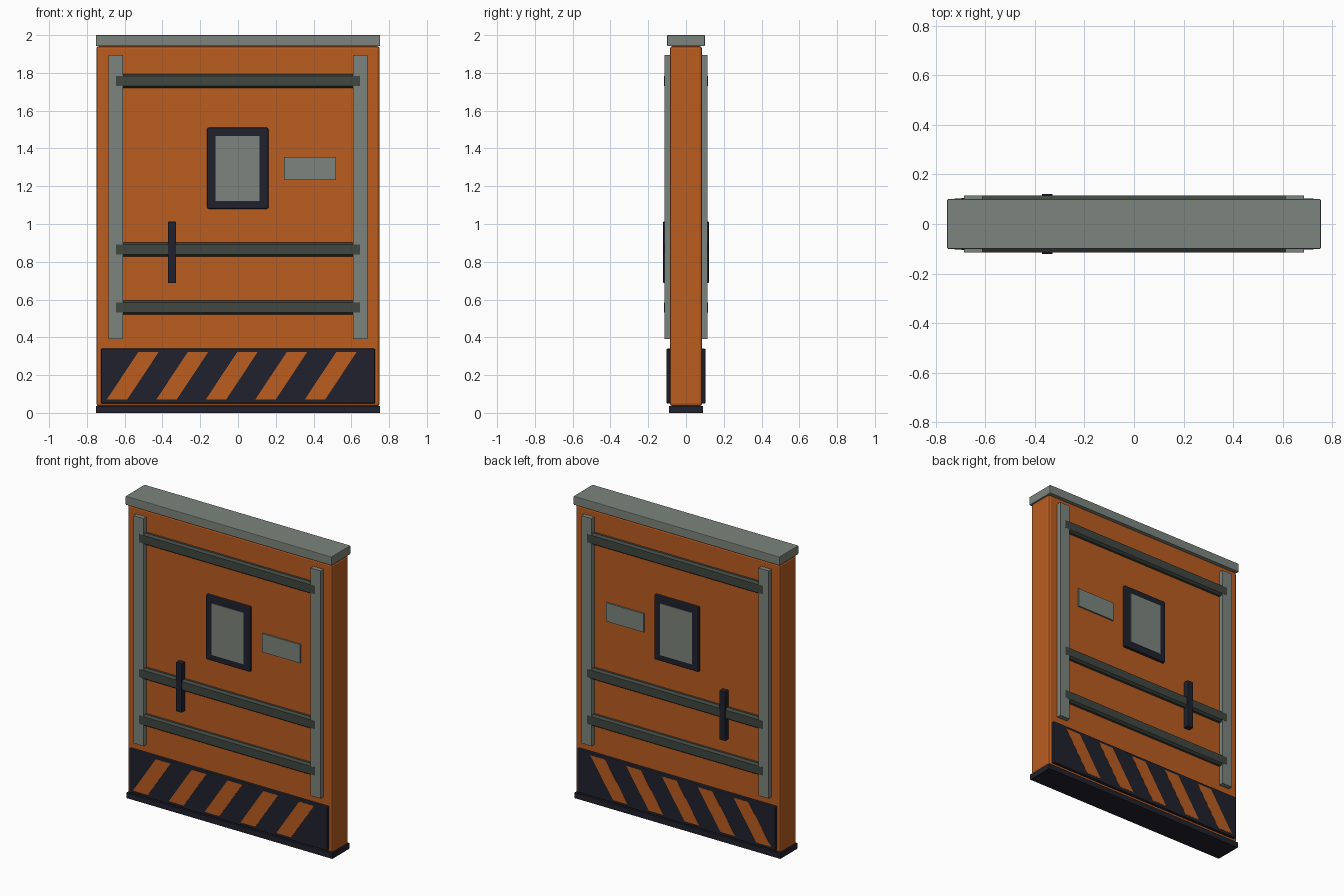
import bpy, bmesh

cube = bpy.data.objects.get("Cube")
if cube:
    bpy.data.objects.remove(cube, do_unlink=True)


def material(name, srgb):
    # Convert display colour to linear
    col = [((c / 255 + 0.055) / 1.055) ** 2.4 for c in srgb] + [1.0]
    m = bpy.data.materials.new(name)
    m.use_nodes = True
    m.diffuse_color = col
    bsdf = m.node_tree.nodes["Principled BSDF"]
    bsdf.inputs["Base Color"].default_value = col
    bsdf.inputs["Roughness"].default_value = 0.7
    return m


ORANGE = material("orange paint", (186, 93, 32))
GREY = material("light grey metal", (124, 132, 125))
DARK = material("dark rubber", (33, 33, 45))
BAR = material("dark green grey metal", (65, 71, 64))


def finish(name, bm, mat, bevel=0):
    bmesh.ops.recalc_face_normals(bm, faces=bm.faces)
    mesh = bpy.data.meshes.new(name)
    bm.to_mesh(mesh)
    bm.free()
    mesh.materials.append(mat)
    ob = bpy.data.objects.new(name, mesh)
    bpy.context.collection.objects.link(ob)
    if bevel:
        mod = ob.modifiers.new("edge bevel", 'BEVEL')
        mod.width = bevel
        mod.segments = 2
    return ob


def box(name, mat, x, y, z, bevel=0):
    bm = bmesh.new()
    bmesh.ops.create_cube(bm, size=1)
    for v in bm.verts:
        for i, (lo, hi) in enumerate((x, y, z)):
            v.co[i] = lo if v.co[i] < 0 else hi
    return finish(name, bm, mat, bevel)


def prism(name, mat, outline, offset):
    # Extrude a closed outline of 3D points along an offset
    bm = bmesh.new()
    face = bm.faces.new([bm.verts.new(p) for p in outline])
    moved = bmesh.ops.extrude_face_region(bm, geom=[face])
    verts = [g for g in moved["geom"] if isinstance(g, bmesh.types.BMVert)]
    bmesh.ops.translate(bm, vec=offset, verts=verts)
    # Close the starting end
    if not any(len(f.verts) == len(outline) and f is not face and
               all((v.co - u.co).length < 1e-6 for v, u in zip(f.verts, face.verts))
               for f in bm.faces) and not face.is_valid:
        bmesh.ops.holes_fill(bm, edges=bm.edges)
    return finish(name, bm, mat)


# Door slab, top cap and bottom seal
box("door_slab", ORANGE, (-0.75, 0.75), (-0.085, 0.085), (0.035, 1.942), 0.014)
box("top_cap", GREY, (-0.753, 0.753), (-0.1, 0.1), (1.942, 2.0), 0.004)
box("bottom_seal", DARK, (-0.753, 0.753), (-0.09, 0.09), (0, 0.036))

# Fittings repeated on both faces
for side, s in (("front", -1), ("back", 1)):
    def fit(name, mat, x, depth, z, bevel=0, start=0.08):
        y = sorted((s * start, s * depth))
        return box(f"{side}_{name}", mat, x, y, z, bevel)

    # Vertical rails
    fit("right_rail", GREY, (-0.685, -0.61), 0.115, (0.39, 1.895))
    fit("left_rail", GREY, (0.61, 0.685), 0.115, (0.39, 1.895))

    # Chamfered cross bars
    for label, z in (("lower", 0.558), ("middle", 0.865), ("upper", 1.757)):
        profile = ((0.08, -0.038), (0.1, -0.038), (0.1153, -0.027),
                   (0.1153, 0.027), (0.1, 0.038), (0.08, 0.038))
        prism(f"{side}_{label}_cross_bar", BAR,
              [(-0.645, s * d, z + h) for d, h in profile], (1.29, 0, 0))

    # Window, placard and handle
    fit("window_frame", DARK, (-0.163, 0.161), 0.105, (1.08, 1.51), 0.008)
    fit("window_pane", GREY, (-0.119, 0.115), 0.109, (1.123, 1.465))
    fit("placard", GREY, (0.243, 0.52), 0.095, (1.233, 1.356))
    fit("handle", DARK, (-0.371, -0.328), 0.121, (0.688, 1.012), 0.003)

    # Hazard panel with slanted stripes
    fit("hazard_panel", DARK, (-0.725, 0.725), 0.103, (0.05, 0.34), 0.005)
    for i in range(5):
        x = -0.695 + 0.262 * i
        prism(f"{side}_hazard_stripe_{i + 1}", ORANGE,
              [(x, s * 0.1, 0.07), (x + 0.108, s * 0.1, 0.07),
               (x + 0.275, s * 0.1, 0.322), (x + 0.167, s * 0.1, 0.322)],
              (0, s * 0.004, 0))
